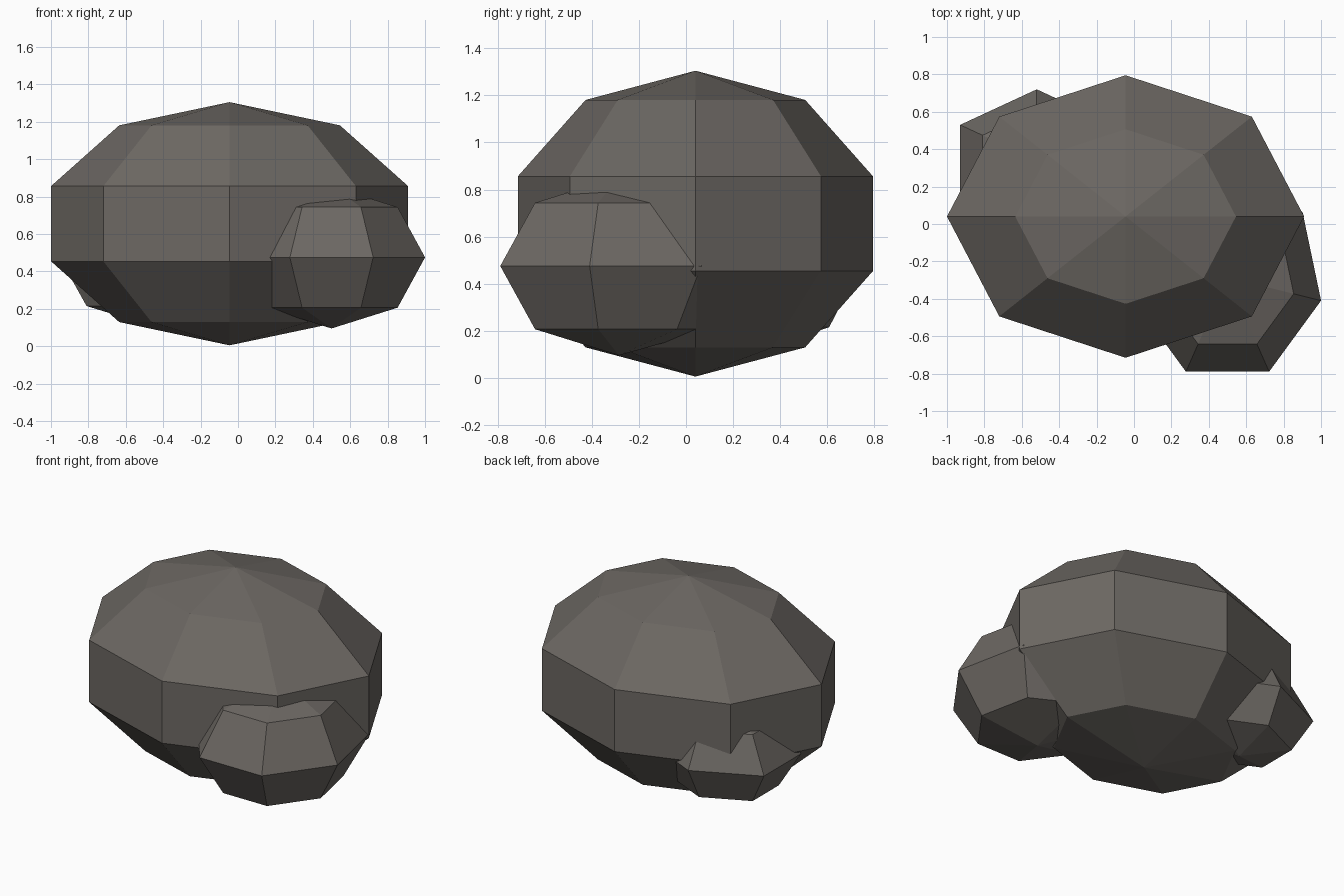
import bpy

cube = bpy.data.objects.get("Cube")
if cube:
    bpy.data.objects.remove(cube, do_unlink=True)

# Single warm grey stone colour
stone = bpy.data.materials.new("warm_grey_stone")
colour = (0.15, 0.137, 0.124, 1.0)
stone.diffuse_color = colour
stone.use_nodes = True
bsdf = stone.node_tree.nodes["Principled BSDF"]
bsdf.inputs["Base Color"].default_value = colour
bsdf.inputs["Roughness"].default_value = 0.9


def boulder(name, segments, rings, centre, radii):
    """Flat-shaded, stretched low-poly stone."""
    bpy.ops.mesh.primitive_uv_sphere_add(
        segments=segments, ring_count=rings, radius=1, location=centre)
    rock = bpy.context.object
    rock.name = name
    rock.scale = radii
    bpy.ops.object.transform_apply(location=False, rotation=False, scale=True)
    bpy.ops.object.shade_flat()
    rock.data.materials.append(stone)
    return rock


# Large stone with two smaller stones sunk into its sides
boulder("main_boulder", 8, 5, (-0.045, 0.04, 0.655), (1.004, 0.794, 0.65))
boulder("front_left_stone", 7, 4, (0.5, -0.285, 0.475), (0.513, 0.56, 0.38))
boulder("back_right_stone", 6, 4, (-0.52, 0.34, 0.43), (0.473, 0.38, 0.304))
